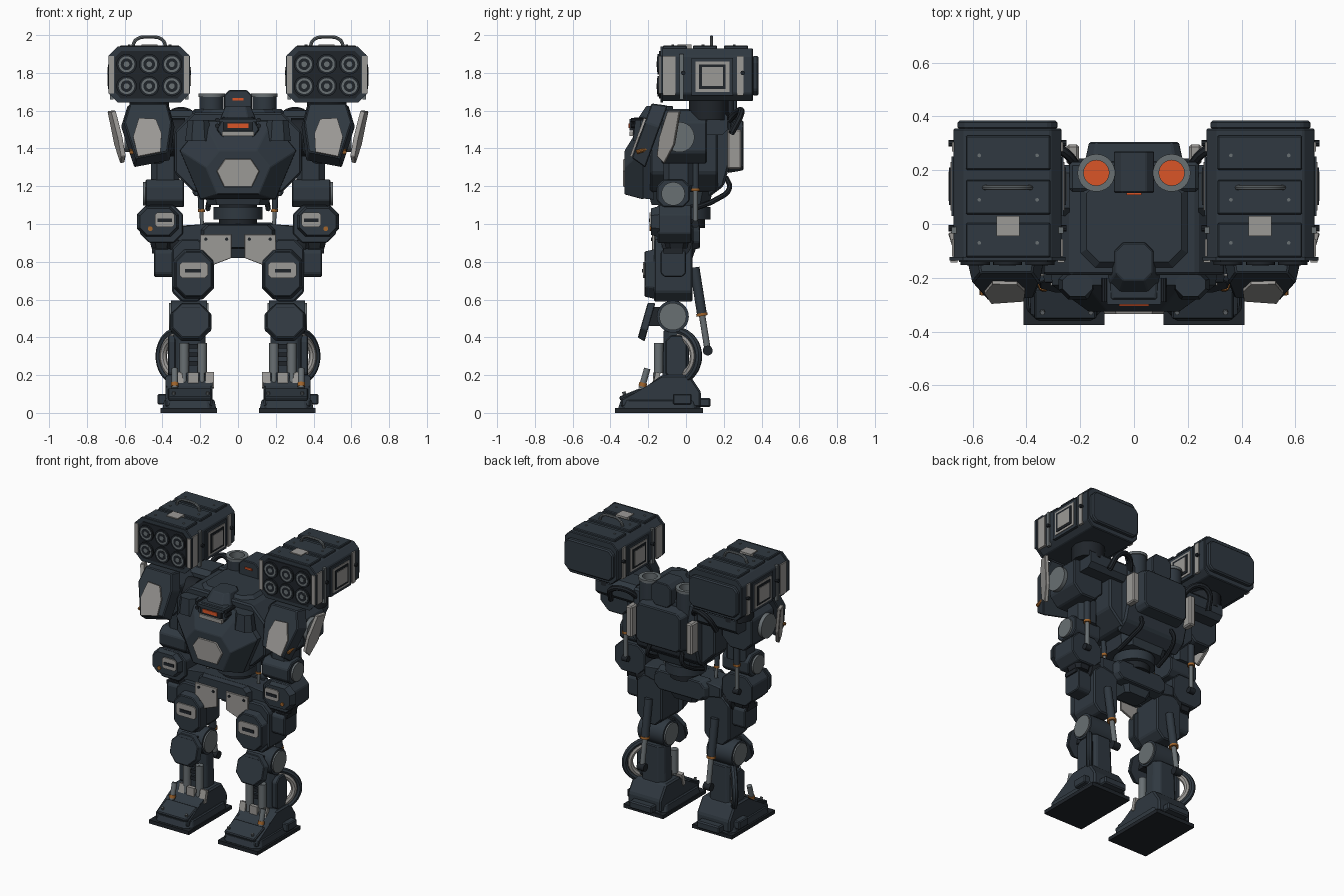
import bpy, bmesh, math
from mathutils import Vector, Matrix

cube = bpy.data.objects.get("Cube")
if cube:
    bpy.data.objects.remove(cube)


def material(name, rgb):
    m = bpy.data.materials.new(name)
    m.use_nodes = True
    m.diffuse_color = (*rgb, 1)
    m.node_tree.nodes["Principled BSDF"].inputs["Base Color"].default_value = (*rgb, 1)
    return m


ARMOR = material("slate armor", (0.029, 0.040, 0.052))
DARK = material("dark trim", (0.014, 0.018, 0.023))
LIGHT = material("pale plate", (0.33, 0.32, 0.305))
METAL = material("grey metal", (0.14, 0.16, 0.17))
ORANGE = material("orange glow", (0.7, 0.09, 0.02))
BRASS = material("brass", (0.36, 0.13, 0.025))


def finish(name, bm, mat, mirror=False, bevel=0, rot=(), smooth=False):
    """Bevel, tilt about the centre, and store as an object; mirrored parts get a left/right pair."""
    if bevel:
        bmesh.ops.bevel(bm, geom=bm.edges[:], offset=bevel, segments=1, affect='EDGES', clamp_overlap=True)
    mid = sum((v.co for v in bm.verts), Vector()) / len(bm.verts)
    for axis, angle in rot:
        bmesh.ops.rotate(bm, verts=bm.verts[:], cent=mid, matrix=Matrix.Rotation(math.radians(angle), 3, axis))
    bmesh.ops.recalc_face_normals(bm, faces=bm.faces[:])
    mesh = bpy.data.meshes.new(name)
    bm.to_mesh(mesh)
    bm.free()
    mesh.materials.clear()
    mesh.materials.append(mat)
    if smooth:
        for p in mesh.polygons:
            p.use_smooth = True
        mesh.set_sharp_from_angle(angle=math.radians(35))
    ob = bpy.data.objects.new(name, mesh)
    bpy.context.collection.objects.link(ob)
    if mirror:
        ob.modifiers.new("Mirror", 'MIRROR')


def prism(name, pts, axis, a, b, mat, taper=1, shift=(0, 0), **kw):
    """Extrude an outline along an axis; the far end can be scaled and shifted."""
    bm = bmesh.new()
    cu = sum(p[0] for p in pts) / len(pts)
    cv = sum(p[1] for p in pts) / len(pts)
    place = {'X': lambda u, v, w: (w, u, v), 'Y': lambda u, v, w: (u, w, v), 'Z': lambda u, v, w: (u, v, w)}[axis]
    r1 = [bm.verts.new(place(u, v, a)) for u, v in pts]
    r2 = [bm.verts.new(place(cu + (u - cu) * taper + shift[0], cv + (v - cv) * taper + shift[1], b))
          for u, v in pts]
    bm.faces.new(r1)
    bm.faces.new(r2[::-1])
    for i in range(len(pts)):
        j = (i + 1) % len(pts)
        bm.faces.new((r1[i], r2[i], r2[j], r1[j]))
    finish(name, bm, mat, **kw)


def octo(u0, u1, v0, v1, c):
    return [(u0 + c, v0), (u1 - c, v0), (u1, v0 + c), (u1, v1 - c),
            (u1 - c, v1), (u0 + c, v1), (u0, v1 - c), (u0, v0 + c)]


def box(name, x, y, z, mat, **kw):
    prism(name, [(x[0], y[0]), (x[1], y[0]), (x[1], y[1]), (x[0], y[1])], 'Z', z[0], z[1], mat, **kw)


def rod(name, p, q, r, mat, mirror=True, sides=20):
    p, q = Vector(p), Vector(q)
    d = q - p
    bm = bmesh.new()
    bmesh.ops.create_cone(bm, cap_ends=True, segments=sides, radius1=r, radius2=r, depth=d.length,
                          matrix=Matrix.Translation((p + q) / 2) @ d.to_track_quat('Z', 'Y').to_matrix().to_4x4())
    finish(name, bm, mat, mirror, smooth=True)


def lathe(name, x, y, profile, mat):
    """Spin a radius/height profile about a vertical axis."""
    bm = bmesh.new()
    vs = [bm.verts.new((x + r, y, z)) for r, z in profile]
    es = [bm.edges.new(pair) for pair in zip(vs, vs[1:])]
    bmesh.ops.spin(bm, geom=vs + es, cent=(x, y, 0), axis=(0, 0, 1), angle=math.tau, steps=24, use_merge=True)
    finish(name, bm, mat, True, smooth=True)


def piston(name, p, q, r):
    """Thick sleeve, brass collar, thin bright rod."""
    p, q = Vector(p), Vector(q)
    m = p.lerp(q, 0.55)
    rod(name + "_sleeve", p, m, r, ARMOR)
    rod(name + "_collar", m, m + (q - p).normalized() * 0.015, r * 1.15, BRASS)
    rod(name + "_rod", m, q, r * 0.65, METAL)
    rod(name + "_end", q - Vector((r, 0, 0)), q + Vector((r, 0, 0)), r, DARK)


def hose(name, pts, r, mat):
    cu = bpy.data.curves.new(name, 'CURVE')
    cu.dimensions, cu.bevel_depth, cu.bevel_resolution, cu.resolution_u = '3D', r, 2, 6
    sp = cu.splines.new('BEZIER')
    sp.bezier_points.add(len(pts) - 1)
    for bp, p in zip(sp.bezier_points, pts):
        bp.co = p
        bp.handle_left_type = bp.handle_right_type = 'AUTO'
    tmp = bpy.data.objects.new("tmp_path", cu)
    bpy.context.collection.objects.link(tmp)
    bm = bmesh.new()
    bm.from_mesh(bpy.data.meshes.new_from_object(tmp))
    bpy.data.objects.remove(tmp)
    finish(name, bm, mat, True, smooth=True)


M = dict(mirror=True)

# Missile pods
prism("pod_body", octo(.27, .67, 1.65, 1.93, .04), 'Y', -.13, .355, ARMOR, bevel=.005, **M)
prism("pod_back_cap", octo(.285, .655, 1.68, 1.89, .03), 'Y', .35, .385, ARMOR, bevel=.008, **M)
prism("pod_bezel", octo(.255, .685, 1.642, 1.94, .05), 'Y', -.136, -.122, ARMOR, **M)
prism("pod_face", octo(.292, .65, 1.665, 1.915, .03), 'Y', -.142, -.13, DARK, **M)
for x in (.272, .669):
    box("pod_front_strip", (x - .013, x + .013), (-.143, -.13), (1.69, 1.89), LIGHT, **M)
for x in (.35, .47, .59):
    for z in (1.73, 1.846):
        for y, r, mat in ((-.152, .054, DARK), (-.153, .042, METAL), (-.154, .031, DARK), (-.155, .015, METAL)):
            rod("launch_tube", (x, y, z), (x, -.13, z), r, mat)
for y in (-.06, .1, .265):
    box("pod_top_panel", (.31, .625), (y - .064, y + .064), (1.92, 1.945), ARMOR, bevel=.005, **M)
    for x in (.36, .575):
        rod("pod_top_bolt", (x, y - .01, 1.93), (x, y - .01, 1.949), .007, METAL, sides=8)
box("pod_top_label", (.425, .51), (-.045, .03), (1.93, 1.951), LIGHT, **M)
hose("pod_handle", [(.38, .135, 1.93), (.4, .135, 1.975), (.47, .135, 1.99), (.54, .135, 1.975), (.56, .135, 1.93)],
     .009, METAL)
for y in (-.015, .3):
    rod("pod_side_knob", (.25, y, 1.8), (.69, y, 1.8), .012, DARK, sides=8)
for x, s in ((.67, 1), (.27, -1)):
    def side(name, y, z, t, mat):
        box(name, sorted((x - s * .01, x + s * t)), y, z, mat, **M)
    side("pod_side_band", (-.121, -.055), (1.68, 1.89), .006, LIGHT)
    side("pod_side_rib", (-.035, -.012), (1.66, 1.9), .008, METAL)
    side("pod_side_panel", (.03, .25), (1.68, 1.88), .008, ARMOR)
    side("pod_side_plate", (.05, .23), (1.7, 1.86), .012, LIGHT)
    side("pod_side_frame", (.07, .21), (1.715, 1.845), .017, DARK)
    side("pod_side_hatch", (.085, .195), (1.73, 1.83), .02, LIGHT)
    side("pod_side_rear_band", (.27, .305), (1.68, 1.89), .006, LIGHT)

# Pod mounts and feed hoses
rod("pod_turntable", (.47, .12, 1.55), (.47, .12, 1.66), .105, DARK, sides=12)
prism("pod_mount_arm", octo(.03, .22, 1.47, 1.6, .03), 'X', .24, .53, ARMOR, **M)
hose("feed_hose", [(.2, .2, 1.52), (.28, .28, 1.6), (.36, .29, 1.58), (.4, .24, 1.48)], .018, DARK)

# Torso
prism("torso_core", octo(-.335, .335, 1.17, 1.59, .1), 'Y', -.19, .17, ARMOR, bevel=.01)
prism("torso_belly", octo(-.2, .2, -.22, .16, .06), 'Z', 1.24, 1.1, ARMOR, taper=.8)
prism("torso_deck", octo(-.22, .22, -.18, .2, .06), 'Z', 1.57, 1.61, ARMOR, taper=.8)
chest = [(-.18, 1.55), (.18, 1.55), (.31, 1.39), (.2, 1.13), (-.2, 1.13), (-.31, 1.39)]
prism("chest_rim", chest, 'Y', -.17, -.225, ARMOR, taper=.98)
prism("chest_prow", chest, 'Y', -.225, -.325, ARMOR, taper=.55, shift=(0, -.075), bevel=.004)
badge = [(-.07, 1.345), (.07, 1.345), (.115, 1.28), (.075, 1.195), (-.075, 1.195), (-.115, 1.28)]
prism("chest_plate", badge, 'Y', -.32, -.334, LIGHT, taper=.95)
for x in (.02, .05):
    rod("chest_bolt", (x, -.28, 1.38), (x, -.306, 1.38), .006, DARK, sides=8)
prism("collar_block", octo(.14, .28, -.28, -.17, .035), 'Z', 1.44, 1.55, ARMOR, taper=.8, **M)
rod("shoulder_axle", (.28, -.02, 1.46), (.37, -.02, 1.46), .1, DARK)

# Head and visor
prism("head", [(-.125, 1.5), (-.08, 1.44), (.08, 1.44), (.125, 1.5), (.09, 1.57), (-.09, 1.57)], 'Y', -.1, -.28,
      ARMOR, taper=.9, bevel=.005)
prism("head_crown", octo(-.095, .095, -.26, -.06, .04), 'Z', 1.55, 1.625, ARMOR, taper=.7, shift=(0, .02), bevel=.004)
box("brow", (-.1, .1), (-.3, -.2), (1.54, 1.557), ARMOR)
box("visor_frame", (-.08, .08), (-.298, -.2), (1.495, 1.54), DARK)
box("visor", (-.055, .055), (-.304, -.29), (1.509, 1.532), ORANGE)
box("chin_plate", (-.085, .085), (-.3, -.27), (1.465, 1.49), LIGHT)
for z in (1.52, 1.55):
    rod("head_sensor", (.11, -.2, z), (.11, -.29, z), .012, DARK, sides=10)

# Sensor turret, exhausts and backpack
prism("sensor_turret", octo(-.075, .075, 1.55, 1.71, .03), 'Y', .115, .27, ARMOR, bevel=.005)
box("sensor_slit", (-.028, .028), (.108, .12), (1.655, 1.668), ORANGE)
lathe("exhaust_stack", .14, .19, [(.064, 1.5), (.064, 1.672)], ARMOR)
lathe("exhaust_rim", .14, .19, [(.064, 1.672), (.07, 1.672), (.07, 1.69), (.047, 1.69), (.047, 1.6)], METAL)
rod("exhaust_core", (.14, .19, 1.58), (.14, .19, 1.62), .047, ORANGE, sides=24)
back = [(.12, 1.61), (.23, 1.6), (.245, 1.36), (.2, 1.2), (.12, 1.14)]
prism("backpack", back, 'X', -.24, .24, ARMOR, bevel=.012)
prism("backpack_cover", octo(-.185, .185, 1.27, 1.56, .03), 'Y', .22, .305, ARMOR, taper=.9, bevel=.006)
box("backpack_fin", (.205, .25), (.22, .295), (1.29, 1.5), LIGHT, bevel=.008, **M)
hose("waist_hose", [(.12, .21, 1.25), (.13, .23, 1.19), (.15, .16, 1.13), (.16, .04, 1.08)], .014, DARK)

# Waist and pelvis
rod("waist_column", (0, 0, .98), (0, 0, 1.15), .1, DARK, False, sides=24)
rod("waist_ring", (0, 0, 1.025), (0, 0, 1.09), .13, ARMOR, False, sides=24)
piston("waist_piston", (.2, -.06, 1.2), (.19, -.05, .98), .016)
pelvis = [(-.17, 1.0), (.17, 1.0), (.33, .99), (.33, .91), (.2, .88), (-.2, .88), (-.33, .91), (-.33, .99)]
prism("pelvis", pelvis, 'Y', -.13, .04, ARMOR, taper=.88, bevel=.008)
prism("pelvis_rear", octo(-.22, .22, .86, 1.01, .04), 'Y', .0, .075, ARMOR, taper=.85, bevel=.006)
prism("pelvis_front", octo(-.2, .2, .87, 1.0, .03), 'Y', -.12, -.17, ARMOR, taper=.9)
prism("pelvis_keel", octo(-.12, .12, -.11, .06, .03), 'Z', .89, .82, ARMOR, taper=.7)
skirt = [(.2, .945), (.035, .945), (.035, .82), (.14, .78), (.2, .8)]
prism("hip_plate", skirt, 'Y', -.165, -.18, LIGHT, bevel=.002, **M)
for x, z in ((.06, .92), (.17, .92), (.165, .83)):
    rod("hip_plate_bolt", (x, -.17, z), (x, -.186, z), .009, DARK, sides=8)

# Shoulder and upper arm
prism("shoulder_block", octo(.345, .575, 1.32, 1.6, .06), 'Y', -.13, .11, ARMOR, bevel=.008, **M)
guard = [(.365, 1.65), (.585, 1.65), (.62, 1.53), (.55, 1.3), (.36, 1.34), (.335, 1.53)]
prism("shoulder_guard", guard, 'Y', -.145, -.23, ARMOR, taper=.88, bevel=.006, rot=[('X', -20)], **M)
face = [(.435, 1.56), (.525, 1.565), (.555, 1.46), (.53, 1.35), (.41, 1.375), (.405, 1.48)]
prism("shoulder_plate", face, 'Y', -.244, -.258, LIGHT, rot=[('X', -20)], **M)
rod("shoulder_lamp", (.563, -.2, 1.4), (.563, -.262, 1.38), .011, BRASS, sides=10)
flap = [(-.09, 1.6), (-.02, 1.6), (-.06, 1.42), (-.12, 1.32), (-.16, 1.36), (-.14, 1.46)]
prism("outer_flap", flap, 'X', .625, .65, LIGHT, bevel=.004, rot=[('Y', 8), ('Z', -18)], **M)
rod("shoulder_disc", (.56, -.035, 1.46), (.6, -.035, 1.46), .08, METAL, sides=28)
prism("upper_arm", octo(.31, .46, -.12, .04, .03), 'Z', 1.2, 1.36, ARMOR, **M)
piston("arm_piston", (.42, .05, 1.42), (.42, .05, 1.0), .02)

# Elbow, forearm
prism("elbow_block", octo(-.155, .02, 1.09, 1.235, .035), 'X', .285, .49, ARMOR, bevel=.006, **M)
rod("elbow_disc", (.3, -.068, 1.16), (.503, -.068, 1.16), .062, METAL, sides=28)
prism("forearm", octo(.29, .52, .9, 1.1, .05), 'Y', -.15, .03, ARMOR, bevel=.006, **M)
prism("forearm_guard", octo(.31, .535, .93, 1.095, .045), 'Y', -.14, -.185, ARMOR, taper=.85, **M)
prism("forearm_plate", octo(.335, .44, .985, 1.06, .012), 'Y', -.18, -.193, LIGHT, **M)
box("forearm_slot", (.35, .425), (-.197, -.19), (1.01, 1.03), DARK, **M)
rod("forearm_lamp", (.465, -.15, .975), (.465, -.192, .975), .013, BRASS, sides=10)
prism("wrist", octo(.34, .47, -.12, .02, .03), 'Z', .92, .87, DARK, taper=.8, **M)

# Thigh
rod("hip_joint", (.17, -.05, .9), (.36, -.05, .9), .08, DARK)
prism("thigh", octo(.16, .35, .59, .92, .05), 'Y', -.17, .035, ARMOR, bevel=.008, **M)
prism("thigh_guard", octo(.125, .345, .6, .87, .06), 'Y', -.15, -.22, ARMOR, taper=.88, bevel=.005, **M)
prism("thigh_plate", octo(.16, .31, .715, .8, .015), 'Y', -.215, -.228, LIGHT, **M)
box("thigh_slot", (.195, .28), (-.233, -.225), (.742, .763), DARK, **M)
prism("thigh_side_box", octo(-.135, 0, .72, .87, .02), 'X', .34, .445, ARMOR, bevel=.006, **M)
box("thigh_box_lid", (.37, .455), (-.12, -.015), (.845, .872), DARK, **M)
piston("calf_piston", (.25, .045, .77), (.25, .115, .33), .026)

# Knee
rod("knee_axle", (.165, -.07, .51), (.355, -.07, .51), .085, ARMOR, sides=28)
rod("knee_disc", (.155, -.07, .51), (.365, -.07, .51), .072, METAL, sides=28)
prism("knee_guard", octo(.14, .36, .38, .59, .06), 'Y', -.19, -.23, ARMOR, taper=.9, bevel=.004,
      rot=[('X', -16)], **M)
box("knee_bracket", (.2, .3), (-.21, -.08), (.46, .56), DARK, **M)

# Shin and curved calf guard
prism("shin", octo(.165, .35, -.125, .02, .035), 'Z', .13, .44, ARMOR, taper=.9, bevel=.006, **M)
prism("shin_side", octo(-.11, .005, .18, .41, .03), 'X', .33, .37, ARMOR, bevel=.006, **M)
for x in (.19, .285):
    rod("shin_cylinder", (x, -.145, .21), (x, -.145, .37), .025, METAL)
    rod("ankle_rod", (x, -.145, .37), (x, -.16, .13), .013, METAL)
for x in (.15, .31):
    box("ankle_flap", (x - .022, x + .022), (-.17, -.145), (.13, .215), LIGHT, rot=[('X', -14)], **M)
box("ankle_plate", (.21, .265), (-.175, -.15), (.14, .215), LIGHT, **M)
rod("ankle_post", (.335, -.205, .235), (.335, -.235, .13), .017, METAL)
rod("ankle_collar", (.335, -.226, .16), (.335, -.231, .14), .021, BRASS)
for z in (.25, .295, .34):
    box("shin_rung", (.215, .26), (-.14, -.12), (z, z + .025), DARK, **M)
for r, w, mat in ((.125, .02, ARMOR), (.1, .02, LIGHT)):
    arc = [math.radians(a) for a in range(-80, 81, 20)]
    hose("calf_guard", [(.31 + .85 * r * math.cos(a), -.06 + r * math.cos(a), .3 + r * 1.1 * math.sin(a))
                        for a in arc], w, mat)

# Feet
box("sole", (.11, .41), (-.375, .09), (0, .025), DARK, **M)
foot = [(-.345, .03), (-.345, .075), (-.2, .135), (-.13, .2), (.02, .2), (.08, .11), (.08, .03)]
prism("foot", foot, 'X', .135, .385, ARMOR, bevel=.01, **M)
prism("foot_skirt", octo(.115, .4, -.36, .08, .04), 'Z', .02, .07, ARMOR, taper=.93, bevel=.006, **M)
box("toe_cap", (.14, .37), (-.355, -.23), (.085, .11), ARMOR, bevel=.006, rot=[('X', 22)], **M)
box("heel", (.17, .34), (.05, .13), (.03, .08), ARMOR, bevel=.008, **M)
for x in (.16, .34):
    rod("toe_bolt", (x, -.32, .08), (x, -.33, .112), .009, METAL, sides=8)
box("foot_side_pad", (.37, .425), (-.07, .03), (.045, .1), ARMOR, bevel=.006, **M)
